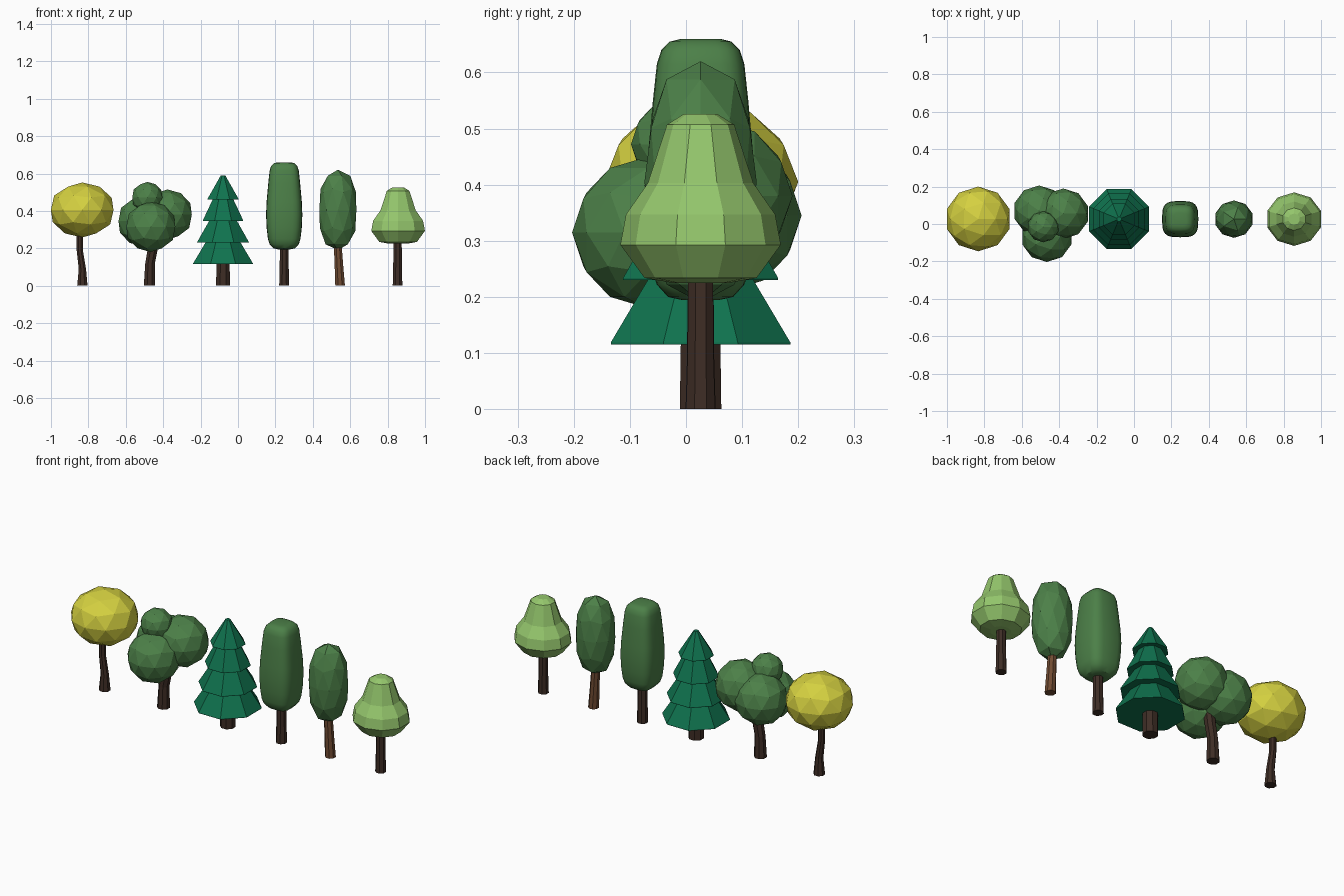
import bpy, bmesh, math

if "Cube" in bpy.data.objects:
    bpy.data.objects.remove(bpy.data.objects["Cube"])


def mat(name, rgb):
    # sRGB 0-255 to linear diffuse colour
    m = bpy.data.materials.new(name)
    lin = [((c / 255 + 0.055) / 1.055) ** 2.4 if c > 10 else c / 255 / 12.92 for c in rgb]
    m.diffuse_color = (*lin, 1)
    m.use_nodes = True
    m.node_tree.nodes["Principled BSDF"].inputs["Base Color"].default_value = m.diffuse_color
    return m


YELLOW = mat("yellow_leaves", (212, 208, 64))
GREEN = mat("mid_green_leaves", (76, 128, 72))
PINE = mat("pine_green", (15, 114, 78))
LIGHT = mat("light_green_leaves", (148, 198, 108))
DARK = mat("dark_bark", (62, 45, 37))
BROWN = mat("brown_bark", (112, 75, 50))
Y = 0.026  # all trunks stand on this line


def finish(bm, name, material):
    bmesh.ops.recalc_face_normals(bm, faces=bm.faces[:])
    me = bpy.data.meshes.new(name)
    bm.to_mesh(me)
    bm.free()
    ob = bpy.data.objects.new(name, me)
    me.materials.append(material)
    bpy.context.collection.objects.link(ob)
    return ob


def loft(name, rings, material):
    # skin a list of equal-length point rings and cap the ends
    bm = bmesh.new()
    vs = [[bm.verts.new(p) for p in r] for r in rings]
    n = len(vs[0])
    for a, b in zip(vs, vs[1:]):
        for i in range(n):
            j = (i + 1) % n
            bm.faces.new((a[i], a[j], b[j], b[i]))
    bm.faces.new(vs[0])
    bm.faces.new(vs[-1])
    return finish(bm, name, material)


def ring(x, y, z, r, n, phase=0.0, sx=1.0, power=1.0):
    pts = []
    for i in range(n):
        a = 2 * math.pi * (i + phase) / n
        c, s = math.cos(a), math.sin(a)
        # power below 1 squares off the outline
        pts.append((x + sx * r * math.copysign(abs(c) ** power, c),
                    y + r * math.copysign(abs(s) ** power, s), z))
    return pts


def trunk(name, path, material=DARK):
    # path of (x, z, radius)
    loft(name, [ring(x, Y, z, r, 8, 0.5) for x, z, r in path], material)


def ball(name, centre, size, material, fullness=1.0):
    bm = bmesh.new()
    bmesh.ops.create_icosphere(bm, subdivisions=2, radius=1)
    for v in bm.verts:
        r = math.hypot(v.co.x, v.co.y)
        k = r ** (fullness - 1) if r > 0.01 else 1
        v.co = (centre[0] + v.co.x * k * size[0],
                centre[1] + v.co.y * k * size[1],
                centre[2] + v.co.z * size[2])
    finish(bm, name, material)


# Yellow round tree
ball("yellow_crown", (-0.833, 0.027, 0.405), (0.176, 0.173, 0.147), YELLOW)
trunk("yellow_tree_trunk", [(-0.832, 0, 0.03), (-0.832, 0.09, 0.021),
                            (-0.846, 0.19, 0.018), (-0.846, 0.29, 0.018)])

# Bushy tree made of four balls
for i, (x, y, z, r) in enumerate([(-0.507, 0.07, 0.345, 0.136), (-0.378, 0.055, 0.38, 0.135),
                                  (-0.466, -0.068, 0.315, 0.135), (-0.485, -0.015, 0.472, 0.083)]):
    ball(f"bushy_crown_{i + 1}", (x, y, z), (r * 1.02, r, r), GREEN)
trunk("bushy_tree_trunk", [(-0.473, 0, 0.033), (-0.47, 0.12, 0.028),
                           (-0.457, 0.19, 0.029), (-0.445, 0.28, 0.029)])

# Pine: four stacked octagonal skirts
profile = [(0.03, 0.115)]
for z, low, high in [(0.115, 0.16, 0.093), (0.23, 0.138, 0.074), (0.345, 0.108, 0.055)]:
    profile += [(low, z), (low, z + 0.004), (high, z + 0.117)]
profile += [(0.083, 0.46), (0.083, 0.464), (0.012, 0.59)]
k = 1 / math.cos(math.pi / 8)
loft("pine_skirts", [ring(-0.08, Y, z, r * k, 8, 0.5) for r, z in profile], PINE)
trunk("pine_trunk", [(-0.08, 0, 0.04), (-0.08, 0.13, 0.038)])

# Tall soft-cornered tree
tall = [(0.035, 0.195), (0.058, 0.2), (0.078, 0.222), (0.087, 0.25), (0.094, 0.31),
        (0.097, 0.38), (0.094, 0.45), (0.085, 0.55), (0.078, 0.615), (0.07, 0.64),
        (0.055, 0.655), (0.035, 0.66)]
ob = loft("tall_crown", [ring(0.247, Y, z, r, 24, 0, 1, 0.58) for r, z in tall], GREEN)
bpy.context.view_layer.objects.active = ob
ob.select_set(True)
bpy.ops.object.shade_smooth_by_angle(angle=math.radians(35))
trunk("tall_tree_trunk", [(0.247, 0, 0.029), (0.247, 0.1, 0.026), (0.247, 0.24, 0.025)])

# Slim faceted tree
ball("slim_crown", (0.534, Y, 0.405), (0.104, 0.1, 0.215), GREEN, 0.7)
trunk("slim_tree_trunk", [(0.546, 0, 0.028), (0.54, 0.1, 0.025), (0.532, 0.24, 0.022)], BROWN)

# Light green pear-shaped tree
pear = [(0.05, 0.225), (0.1, 0.234), (0.143, 0.293), (0.133, 0.347), (0.094, 0.403),
        (0.077, 0.455), (0.06, 0.507), (0.03, 0.526)]
loft("pear_crown", [ring(0.856, Y, z, r, 10, 0.5, 1.055) for r, z in pear], LIGHT)
trunk("pear_tree_trunk", [(0.853, 0, 0.028), (0.853, 0.1, 0.025), (0.853, 0.26, 0.024)])
